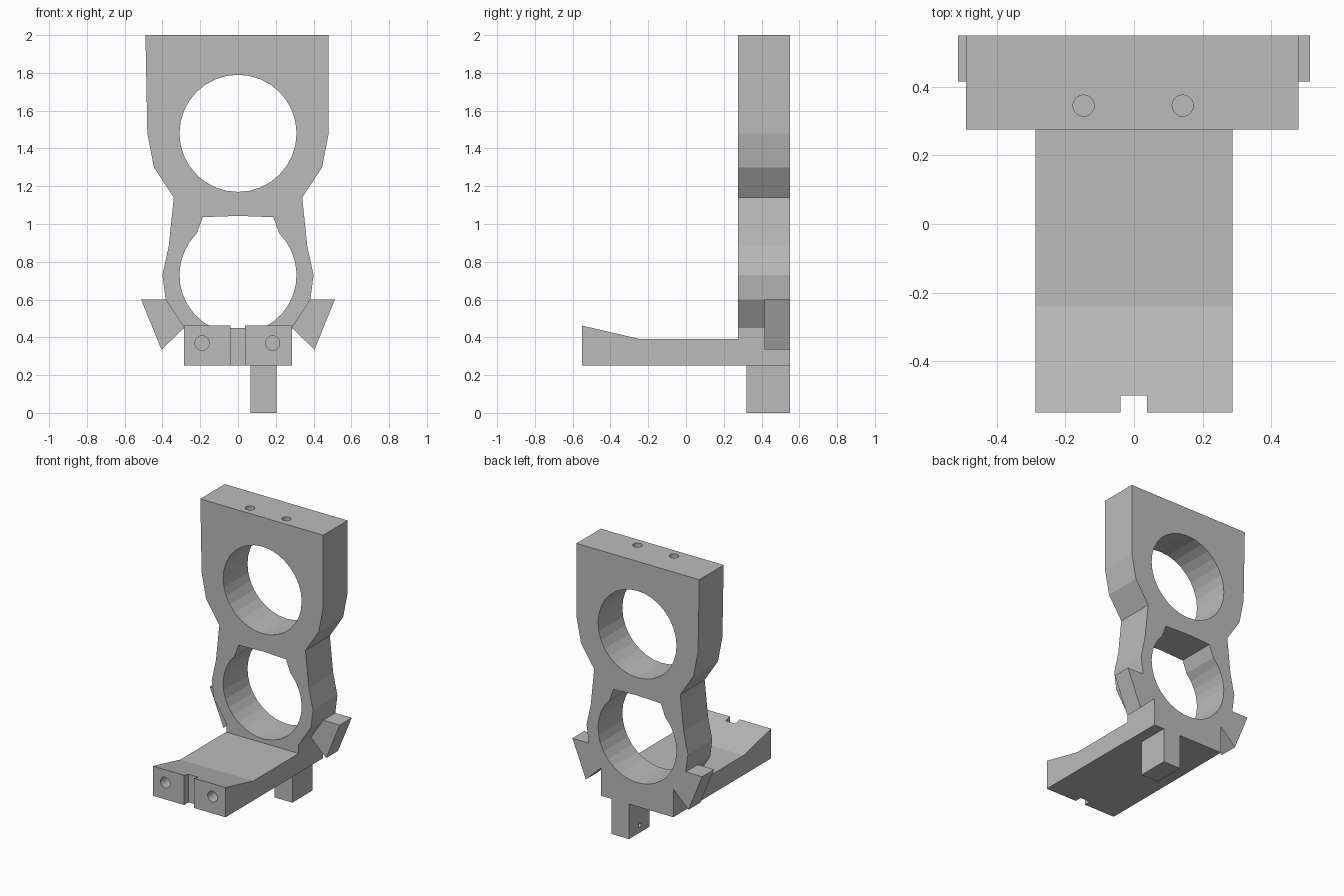
import bpy, bmesh, math
from mathutils import Matrix, Vector

cube = bpy.data.objects.get("Cube")
if cube:
    bpy.data.objects.remove(cube, do_unlink=True)

grey = bpy.data.materials.new("plain_grey")
grey.use_nodes = True
grey.diffuse_color = (0.5, 0.5, 0.5, 1)
grey.node_tree.nodes["Principled BSDF"].inputs["Base Color"].default_value = (0.5, 0.5, 0.5, 1)


def prism(name, profile, depth, place):
    """Extrude a 2D profile by a depth vector; place maps 2D to 3D."""
    bm = bmesh.new()
    face = bm.faces.new([bm.verts.new(place(a, b)) for a, b in profile])
    new = bmesh.ops.extrude_face_region(bm, geom=[face])["geom"]
    bmesh.ops.translate(bm, vec=depth, verts=[v for v in new if isinstance(v, bmesh.types.BMVert)])
    bmesh.ops.recalc_face_normals(bm, faces=bm.faces)
    mesh = bpy.data.meshes.new(name)
    bm.to_mesh(mesh)
    bm.free()
    mesh.materials.append(grey)
    obj = bpy.data.objects.new(name, mesh)
    bpy.context.collection.objects.link(obj)
    return obj


def front_prism(name, profile, y0, y1):
    return prism(name, profile, Vector((0, y1 - y0, 0)), lambda x, z: (x, y0, z))


def side_prism(name, profile, x0, x1):
    return prism(name, profile, Vector((x1 - x0, 0, 0)), lambda y, z: (x0, y, z))


def arc(cx, cz, r, start=0, end=360, n=32):
    closed = end - start == 360
    steps = n if closed else n - 1
    angles = [math.radians(start + (end - start) * i / steps) for i in range(n)]
    return [(cx + r * math.cos(a), cz + r * math.sin(a)) for a in angles]


def cut(target, cutter):
    mod = target.modifiers.new("cut", 'BOOLEAN')
    mod.operation = 'DIFFERENCE'
    mod.solver = 'EXACT'
    mod.object = cutter
    bpy.context.view_layer.objects.active = target
    bpy.ops.object.modifier_apply(modifier=mod.name)
    bpy.data.objects.remove(cutter, do_unlink=True)


BACK, FRONT, PLATE = 0.55, -0.55, 0.275

# Upright plate: waisted outline, mirrored apart from the top corner
side = [(0.48, 1.48), (0.445, 1.3), (0.34, 1.14), (0.367, 0.88),
        (0.4, 0.73), (0.383, 0.6), (0.285, 0.45), (0.285, 0.25)]
outline = [(0.48, 2)] + side + [(-x, z) for x, z in reversed(side)] + [(-0.49, 2)]
plate = front_prism("upright_plate", outline, PLATE, BACK)

# Round upper opening and lower opening with a flared neck
cut(plate, front_prism("upper_cutter", arc(0, 1.48, 0.31), 0.1, 0.7))
neck = [(0.187, 1.036), (0, 1.043), (-0.187, 1.036)]
cut(plate, front_prism("lower_cutter", arc(0, 0.73, 0.31, 135, 405, 26) + neck, 0.1, 0.7))

# Blind screw holes in the top edge
for x in (-0.147, 0.142):
    cut(plate, prism("top_hole_cutter", arc(x, 0.345, 0.031, n=20),
                     Vector((0, 0, 0.2)), lambda a, b: (a, b, 1.85)))

# Foot with a raised ramp at the front
foot = side_prism("foot", [(FRONT, 0.25), (PLATE, 0.25), (PLATE, 0.39),
                           (-0.24, 0.39), (FRONT, 0.462)], -0.287, 0.287)

# Notch and blind screw holes in the foot's front
notch = [(-0.04, 0.1), (0.038, 0.1), (0.038, 0.6), (-0.04, 0.6)]
cut(foot, front_prism("notch_cutter", notch, -0.7, -0.5))
for x in (-0.19, 0.183):
    cut(foot, front_prism("front_hole_cutter", arc(x, 0.37, 0.038, n=20), -0.7, -0.4))

# Slanted wings on both sides
wing = [(0.513, 0.6), (0.383, 0.6), (0.285, 0.45), (0.405, 0.335)]
for name, s in (("left_wing", 1), ("right_wing", -1)):
    front_prism(name, [(s * x, z) for x, z in wing], 0.415, BACK)

# Offset post below, with a small pin hole
post = front_prism("post", [(0.065, 0), (0.205, 0), (0.205, 0.25), (0.065, 0.25)], 0.32, BACK)
cut(post, side_prism("pin_hole_cutter", arc(0.43, 0.055, 0.015, n=12), 0, 0.12))
